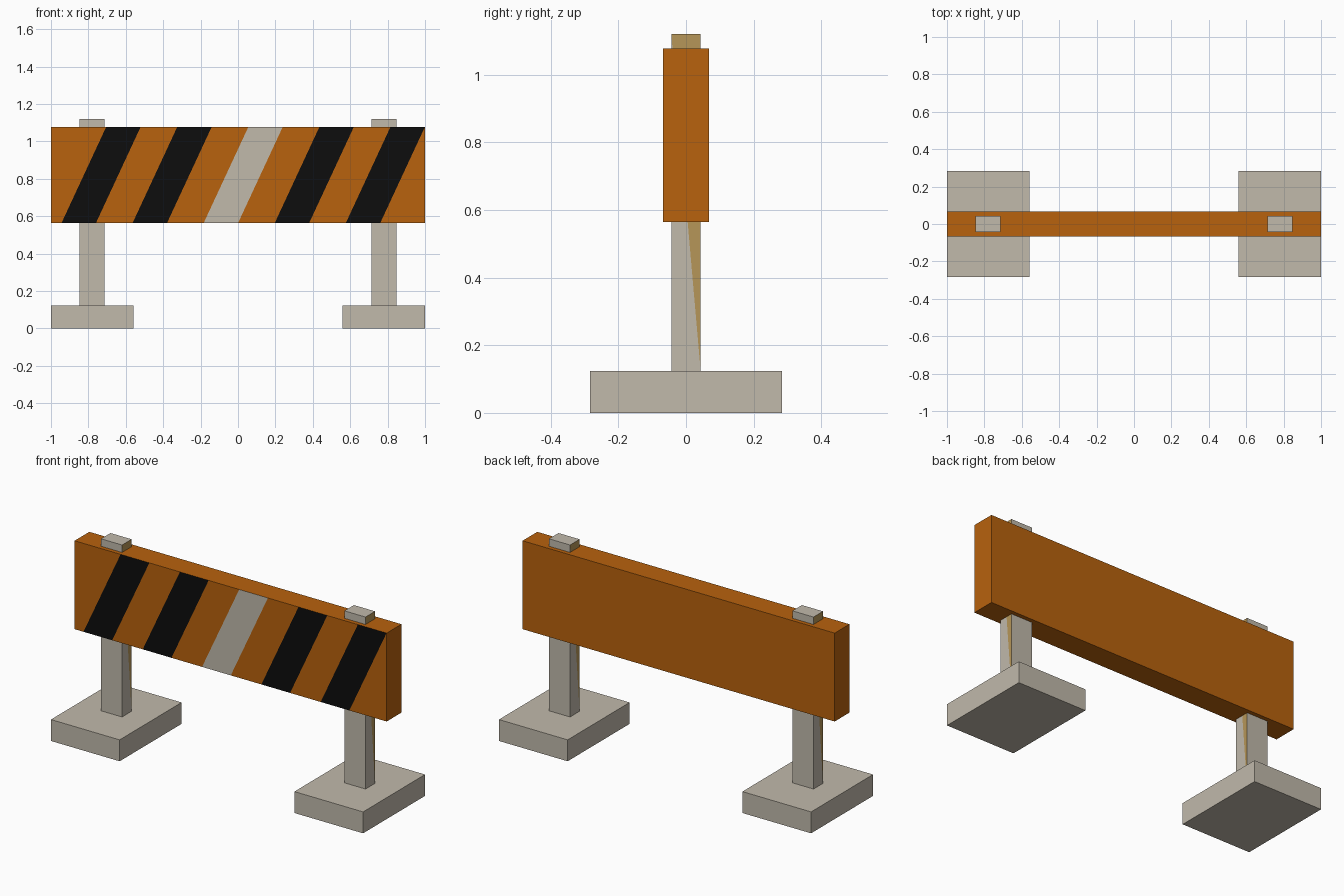
import bpy, bmesh
from mathutils import Vector, Matrix

if "Cube" in bpy.data.objects:
    bpy.data.objects.remove(bpy.data.objects["Cube"], do_unlink=True)


def material(name, rgb):
    m = bpy.data.materials.new(name)
    m.use_nodes = True
    m.diffuse_color = (*rgb, 1)
    bsdf = m.node_tree.nodes["Principled BSDF"]
    bsdf.inputs["Base Color"].default_value = (*rgb, 1)
    bsdf.inputs["Roughness"].default_value = 0.8
    return m


ORANGE = material("orange paint", (0.479, 0.122, 0.004))
BLACK = material("black paint", (0.004, 0.004, 0.004))
STONE = material("pale stone", (0.533, 0.487, 0.407))
TAN = material("tan wood", (0.468, 0.305, 0.098))


def unit_cube():
    bm = bmesh.new()
    bmesh.ops.create_cube(bm, size=1)
    return bm


def place(bm, size, center):
    bm.transform(Matrix.Translation(center) @ Matrix.Diagonal((*size, 1)))


def finish(bm, name, mats):
    mesh = bpy.data.meshes.new(name)
    bm.to_mesh(mesh)
    bm.free()
    for m in mats:
        mesh.materials.append(m)
    bpy.context.collection.objects.link(bpy.data.objects.new(name, mesh))


# Feet and posts, one pair per side
for side, sx in (("left", 1), ("right", -1)):
    foot = unit_cube()
    place(foot, (0.44, 0.567, 0.124), (sx * 0.78, 0, 0.062))
    finish(foot, side + "_foot", [STONE])

    # The post's side faces are split on the diagonal, upper half tan
    post = unit_cube()
    for f in [f for f in post.faces if abs(f.normal.x) > 0.5]:
        a, b = [v for v in f.verts if v.co.x * v.co.y * v.co.z < 0]
        bmesh.utils.face_split(f, a, b)
    for f in post.faces:
        if len(f.verts) == 3 and f.calc_center_median().z > 0:
            f.material_index = 1
    place(post, (0.135, 0.087, 0.998), (sx * 0.78, 0, 0.621))
    finish(post, side + "_post", [STONE, TAN])

# Board with slanted stripes cut into its front face
BOTTOM, TOP = 0.565, 1.077
FIRST, STEP, WIDTH, SLANT = -0.943, 0.38, 0.184, 0.238
board = unit_cube()
place(board, (2, 0.135, TOP - BOTTOM), (0, 0, (TOP + BOTTOM) / 2))


def front_faces():
    board.normal_update()
    return [f for f in board.faces if f.normal.y < -0.9]


across = Vector((TOP - BOTTOM, 0, -SLANT)).normalized()
for i in range(5):
    for x in (FIRST + i * STEP, FIRST + i * STEP + WIDTH):
        faces = front_faces()
        geom = set(faces)
        for f in faces:
            geom.update(f.edges, f.verts)
        bmesh.ops.bisect_plane(board, geom=list(geom), dist=0.0005,
                               plane_co=(x, 0, BOTTOM), plane_no=across)

# Colour each strip by where its centre falls in the stripe pattern
for f in front_faces():
    c = f.calc_center_bounds()
    x = c.x - SLANT * (c.z - BOTTOM) / (TOP - BOTTOM)
    i, offset = divmod(x - FIRST, STEP)
    if 0 <= i < 5 and offset < WIDTH:
        f.material_index = 2 if i == 2 else 1
finish(board, "striped_board", [ORANGE, BLACK, STONE])
